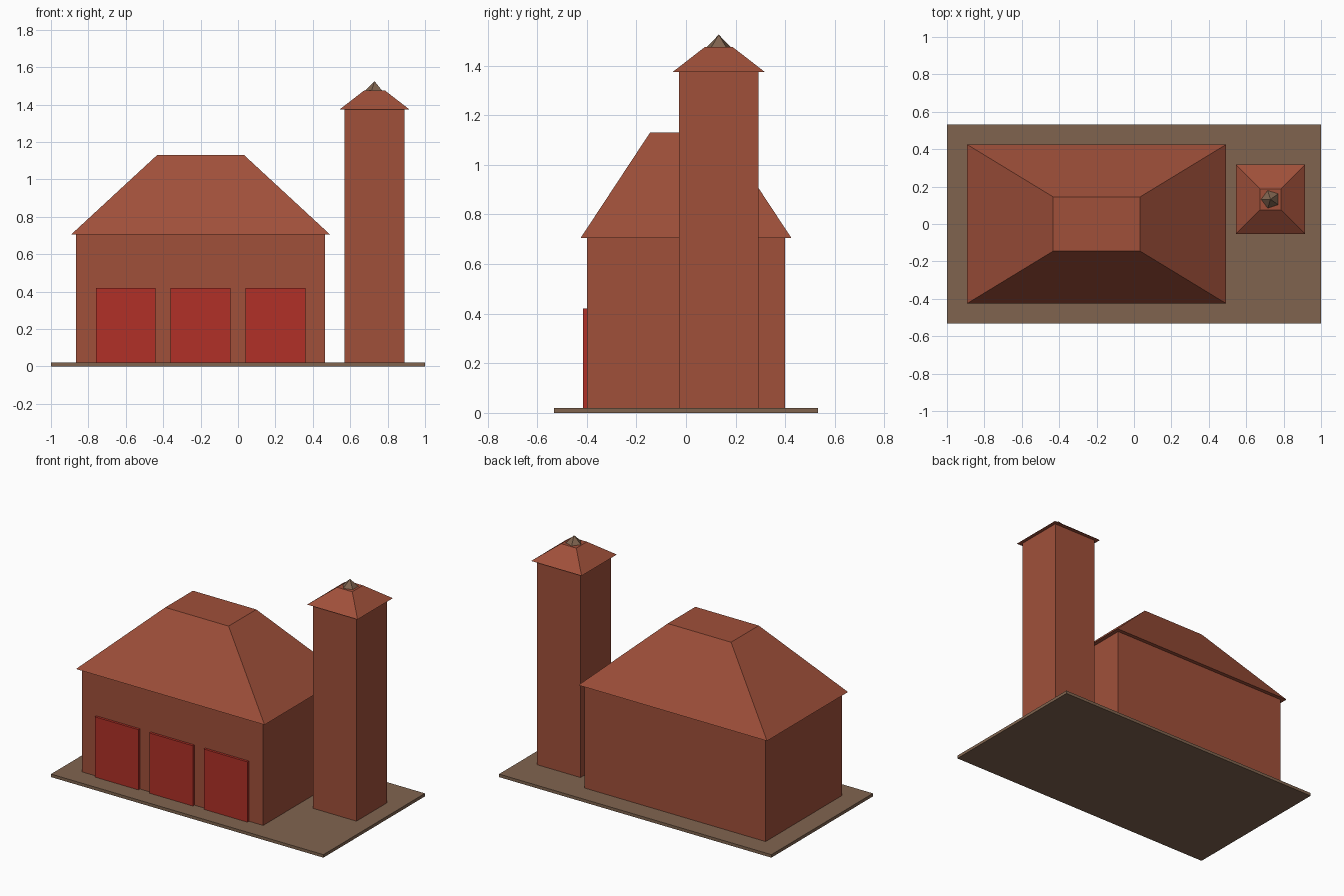
import bpy
import bmesh
from math import pi, sqrt

cube = bpy.data.objects.get("Cube")
if cube:
    bpy.data.objects.remove(cube, do_unlink=True)


def linear(c):
    c /= 255
    return c / 12.92 if c <= 0.04045 else ((c + 0.055) / 1.055) ** 2.4


def material(name, rgb):
    mat = bpy.data.materials.new(name)
    mat.use_nodes = True
    colour = (*[linear(c) for c in rgb], 1)
    mat.diffuse_color = colour
    mat.node_tree.nodes["Principled BSDF"].inputs["Base Color"].default_value = colour
    return mat


brick = material("brick", (160, 80, 58))
door_red = material("door red", (177, 48, 39))
earth = material("earth brown", (128, 100, 79))


def finish(name, bm, mat):
    bmesh.ops.recalc_face_normals(bm, faces=bm.faces)
    mesh = bpy.data.meshes.new(name)
    bm.to_mesh(mesh)
    bm.free()
    mesh.materials.append(mat)
    obj = bpy.data.objects.new(name, mesh)
    bpy.context.collection.objects.link(obj)
    return obj


def block(name, centre, bottom, top, size, mat, top_size=None):
    """Box, or a hipped roof when the top is smaller than the bottom."""
    bm = bmesh.new()
    bmesh.ops.create_cube(bm, size=1)
    for v in bm.verts:
        w, d = (top_size or size) if v.co.z > 0 else size
        v.co = (centre[0] + v.co.x * w, centre[1] + v.co.y * d,
                top if v.co.z > 0 else bottom)
    return finish(name, bm, mat)


GROUND = 0.02
EAVES = 0.705
TOWER_EAVES = 1.375
TOWER_TOP = 1.475

# Ground slab
block("ground_slab", (0, 0), 0, GROUND, (2, 1.065), earth)

# Main hall with its flat-topped hipped roof
hall = (-0.2, 0)
block("hall_walls", hall, GROUND, EAVES, (1.33, 0.8), brick)
block("hall_roof", hall, EAVES, 1.13, (1.385, 0.85), brick, (0.465, 0.29))

# Row of three doors along the front
for i in range(3):
    block(f"door_{i + 1}", (-0.6 + 0.4 * i, -0.4), GROUND, 0.42, (0.32, 0.032), door_red)

# Tower and its roof
tower = (0.73, 0.132)
block("tower_walls", tower, GROUND, TOWER_EAVES, (0.32, 0.32), brick)
block("tower_roof", tower, TOWER_EAVES, TOWER_TOP, (0.37, 0.37), brick, (0.112, 0.112))

# Five-sided cap on the tower
bm = bmesh.new()
bmesh.ops.create_cone(bm, cap_ends=True, segments=5, radius1=0.05, radius2=0, depth=0.05)
bmesh.ops.remove_doubles(bm, verts=bm.verts, dist=0.0001)
cap = finish("tower_cap", bm, earth)
cap.location = (*tower, TOWER_TOP + 0.025)
cap.rotation_euler.z = pi / 2
